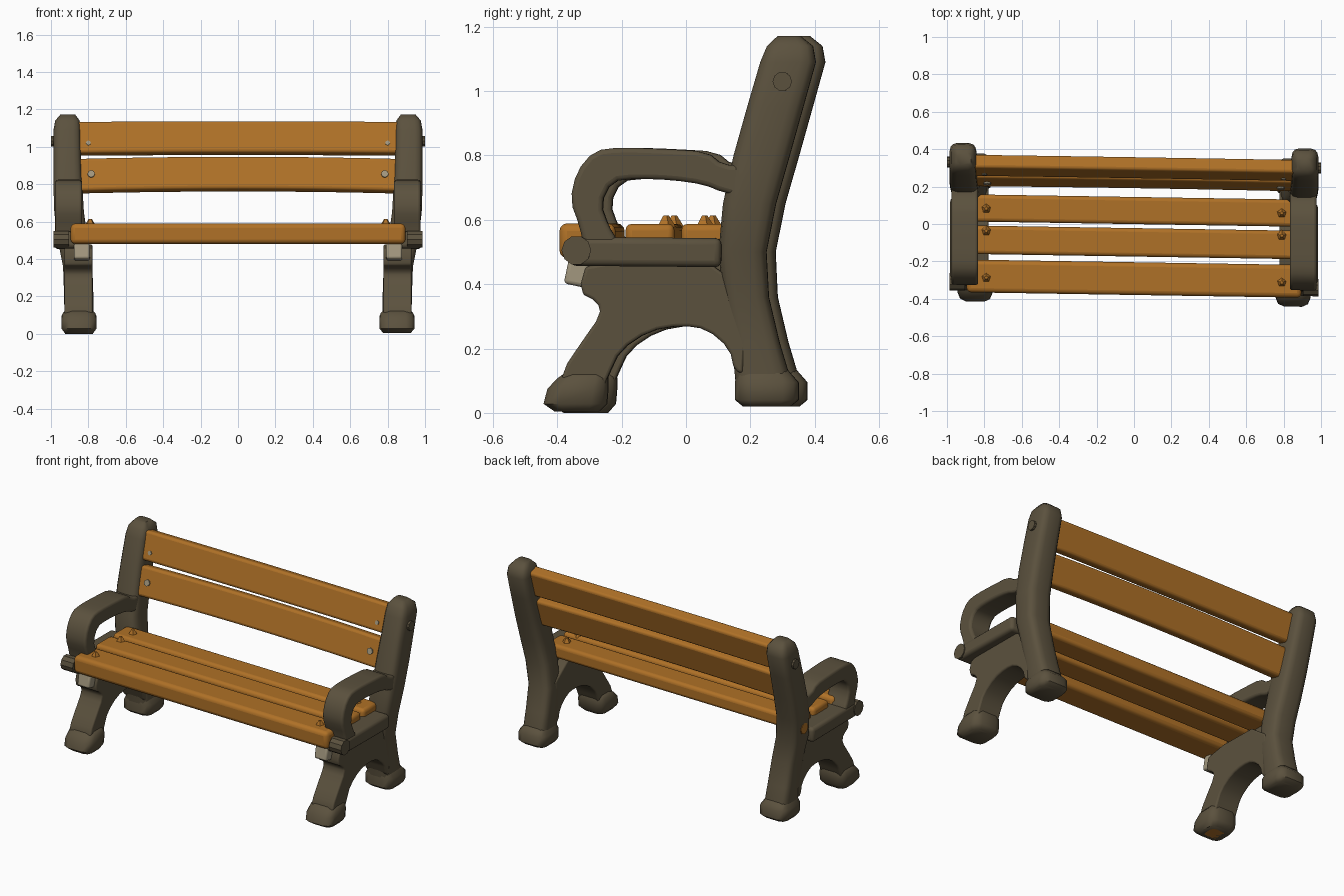
import bpy, bmesh, math
from mathutils import Matrix, Vector

if "Cube" in bpy.data.objects:
    bpy.data.objects.remove(bpy.data.objects["Cube"])


def material(name, rgb):
    m = bpy.data.materials.new(name)
    m.diffuse_color = (*rgb, 1)
    m.use_nodes = True
    m.node_tree.nodes["Principled BSDF"].inputs["Base Color"].default_value = m.diffuse_color
    return m


IRON = material("dark_iron", (0.105, 0.083, 0.048))
WOOD = material("orange_wood", (0.43, 0.165, 0.02))
PALE = material("pale_metal", (0.36, 0.31, 0.21))
SKEW = -0.016  # the bench is set very slightly askew


def finish(name, bm, mat, bevel=0.0, segments=3, angle=50):
    for v in bm.verts:
        v.co.y += SKEW * v.co.x
    bmesh.ops.recalc_face_normals(bm, faces=bm.faces)
    me = bpy.data.meshes.new(name)
    bm.to_mesh(me)
    bm.free()
    me.materials.append(mat)
    ob = bpy.data.objects.new(name, me)
    bpy.context.collection.objects.link(ob)
    if bevel:
        b = ob.modifiers.new("rounding", 'BEVEL')
        b.width, b.segments, b.limit_method = bevel, segments, 'ANGLE'
        b.angle_limit = math.radians(40)
    bpy.ops.object.select_all(action='DESELECT')
    ob.select_set(True)
    bpy.context.view_layer.objects.active = ob
    bpy.ops.object.shade_smooth_by_angle(angle=math.radians(angle))
    return ob


def soften(pts):
    """Cut the corners of a closed outline."""
    out = []
    for i, p in enumerate(pts):
        a, b = Vector(p), Vector(pts[(i + 1) % len(pts)])
        out += [a.lerp(b, 0.25), a.lerp(b, 0.75)]
    return out


def extruded(name, outline, x, half, mat, bevel):
    """Side outline in (y, z), with inset rims for rounded edges."""
    bm = bmesh.new()
    f = bm.faces.new([bm.verts.new((x - half, p[0], p[1])) for p in outline])
    r = bmesh.ops.extrude_face_region(bm, geom=[f])
    bmesh.ops.translate(bm, vec=(2 * half, 0, 0),
                        verts=[g for g in r['geom'] if isinstance(g, bmesh.types.BMVert)])
    return finish(name, bm, mat, bevel)


def loft(name, sections, mat, sides=16, power=0.5):
    """Rounded-square rings: (x, y, z, half width x, half width y)."""
    bm = bmesh.new()
    rings = []
    for x, y, z, hx, hy in sections:
        ring = []
        for i in range(sides):
            a = 2 * math.pi * (i + 0.5) / sides
            c, s = math.cos(a), math.sin(a)
            ring.append(bm.verts.new((x + hx * math.copysign(abs(c) ** power, c),
                                      y + hy * math.copysign(abs(s) ** power, s), z)))
        rings.append(ring)
    for a, b in zip(rings, rings[1:]):
        for i in range(sides):
            j = (i + 1) % sides
            bm.faces.new((a[i], a[j], b[j], b[i]))
    bm.faces.new(rings[0])
    bm.faces.new(rings[-1])
    return finish(name, bm, mat)


def plank(name, center, size, mat, tilt=0.0, bevel=0.018, bow=0.0):
    """Long board, cut along x so that it can bow upwards."""
    bm = bmesh.new()
    bmesh.ops.create_cube(bm, size=1)
    if bow:
        bmesh.ops.subdivide_edges(bm, edges=[e for e in bm.edges if abs(
            e.verts[0].co.x - e.verts[1].co.x) > 0.5], cuts=9)
    bmesh.ops.scale(bm, vec=size, verts=bm.verts)
    for v in bm.verts:
        v.co.z += bow * (1 - (2 * v.co.x / size[0]) ** 2)
    bm.transform(Matrix.Translation(center) @ Matrix.Rotation(tilt, 4, 'X'))
    return finish(name, bm, mat, bevel)


def disc(name, center, radius, depth, axis, mat, sides=8, tilt=0.0, top=1.0):
    bm = bmesh.new()
    bmesh.ops.create_cone(bm, cap_ends=True, segments=sides, radius1=radius,
                          radius2=radius * top, depth=depth)
    turn = Matrix.Rotation(math.pi / 2 + tilt, 4, axis) if axis else Matrix()
    bm.transform(Matrix.Translation(center) @ turn)
    return finish(name, bm, mat, angle=30)


# Outlines of the iron ends (y, z)
arch = [(0.20, 0.47), (0.20, 0.12), (0.165, 0.13), (0.15, 0.20), (0.08, 0.26), (0.0, 0.272),
        (-0.10, 0.255), (-0.19, 0.195), (-0.225, 0.12), (-0.25, 0.06), (-0.37, 0.06),
        (-0.37, 0.13), (-0.31, 0.22), (-0.25, 0.305), (-0.26, 0.345), (-0.32, 0.375),
        (-0.29, 0.48)]
arm = [(-0.30, 0.50), (-0.315, 0.58), (-0.345, 0.66), (-0.325, 0.75), (-0.27, 0.815),
       (-0.19, 0.825), (-0.05, 0.82), (0.08, 0.812), (0.13, 0.77), (0.21, 0.77), (0.21, 0.67),
       (0.13, 0.685), (0.07, 0.71), (-0.03, 0.724), (-0.14, 0.728), (-0.215, 0.72),
       (-0.25, 0.65), (-0.225, 0.58), (-0.20, 0.54), (-0.20, 0.50)]

for side, s in (("left", -1), ("right", 1)):
    # Leaning back post, stepping outwards above the seat
    loft(side + "_back_post", [(s * x, y, z, hx, hy) for x, y, z, hx, hy in (
        (0.85, 0.255, 0.06, 0.079, 0.085), (0.85, 0.25, 0.12, 0.079, 0.085),
        (0.852, 0.23, 0.22, 0.079, 0.075), (0.857, 0.20, 0.36, 0.079, 0.072),
        (0.883, 0.19, 0.50, 0.081, 0.075), (0.903, 0.212, 0.65, 0.08, 0.083),
        (0.91, 0.25, 0.80, 0.078, 0.088), (0.913, 0.292, 0.95, 0.075, 0.088),
        (0.914, 0.332, 1.09, 0.073, 0.087), (0.912, 0.338, 1.14, 0.066, 0.072),
        (0.91, 0.335, 1.172, 0.04, 0.035))], IRON)
    # Arched lower panel with the front leg
    extruded(side + "_front_leg", soften(arch), s * 0.853, 0.075, IRON, 0.02)
    # Curved armrest
    extruded(side + "_armrest", soften(arm), s * 0.905, 0.072, IRON, 0.022)
    # Seat rail with a round front end
    plank(side + "_seat_rail", (s * 0.91, -0.11, 0.50), (0.145, 0.47, 0.09), IRON,
          math.radians(-0.5), 0.02)
    disc(side + "_rail_end", (s * 0.945, -0.325, 0.505), 0.046, 0.085, 'Y', IRON, 10)
    # Feet
    loft(side + "_front_foot", [(s * 0.85, y, z, hx, hy) for y, z, hx, hy in (
        (-0.325, 0.004 if s > 0 else 0.0, 0.075, 0.07), (-0.33, 0.028, 0.095, 0.1),
        (-0.322, 0.075, 0.096, 0.096), (-0.306, 0.108, 0.09, 0.08),
        (-0.295, 0.13, 0.07, 0.06))], IRON, 12)
    loft(side + "_rear_foot", [(s * 0.85, y, z, hx, hy) for y, z, hx, hy in (
        (0.265, 0.02, 0.08, 0.075), (0.265, 0.04, 0.096, 0.1),
        (0.265, 0.095, 0.096, 0.1), (0.25, 0.135, 0.07, 0.08))], IRON, 12)
    # Pale bracket below the front board
    plank(side + "_bracket", (s * 0.835, -0.325, 0.44), (0.085, 0.065, 0.09), PALE,
          math.radians(-12), 0.012)
    # Bolt boss on the outer face of the post
    disc(side + "_post_boss", (s * 0.99, 0.315, 1.03), 0.03, 0.02, 'Y', IRON, 10)
    # Wooden pegs standing on the seat boards
    for i, y in enumerate((-0.30, -0.05, 0.07)):
        disc(f"{side}_peg_{i}", (s * 0.79, y, 0.595), 0.032, 0.036, None, WOOD, 5, top=0.3)
    # Bolt heads on the back boards
    lean = math.radians(-16)
    disc(side + "_lower_bolt", (s * 0.785, 0.204, 0.855), 0.02, 0.009, 'X', PALE, 8, lean)
    disc(side + "_upper_bolt", (s * 0.80, 0.254, 1.02), 0.013, 0.009, 'X', PALE, 8, lean)

# Seat boards
plank("front_seat_board", (0, -0.292, 0.535), (1.79, 0.175, 0.108), WOOD, 0, 0.024)
plank("middle_seat_board", (0, -0.098, 0.545), (1.77, 0.152, 0.085), WOOD, 0, 0.02)
plank("rear_seat_board", (0, 0.072, 0.545), (1.77, 0.145, 0.085), WOOD, 0, 0.02)

# Back boards, leaning with the posts
plank("lower_back_board", (0, 0.245, 0.842), (1.74, 0.075, 0.18), WOOD, math.radians(-16),
      0.016, 0.012)
plank("upper_back_board", (0, 0.300, 1.042), (1.74, 0.075, 0.175), WOOD, math.radians(-16),
      0.016, 0.004)

# Wood-coloured patches: post side and underside of the left front foot
disc("post_side_patch", (-0.973, 0.20, 0.575), 0.035, 0.009, 'Y', WOOD, 8)
disc("foot_patch", (-0.85, -0.33, 0.004), 0.055, 0.008, None, WOOD, 8)
# Bolt plate behind the lower back board
disc("rear_bolt", (-0.80, 0.282, 0.86), 0.025, 0.009, 'X', PALE, 8, math.radians(-16))
